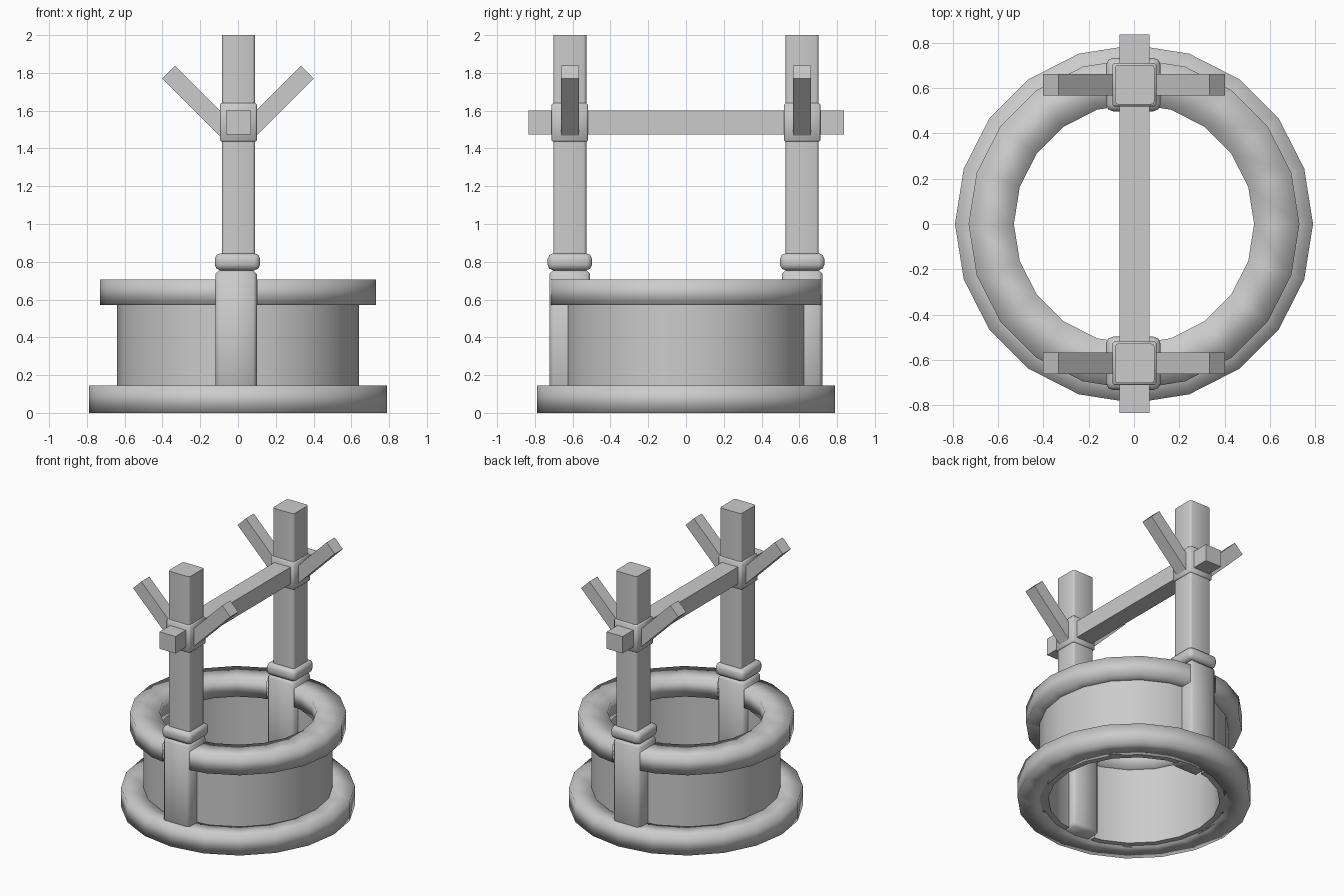
import bpy, bmesh, math
from mathutils import Matrix, Vector

cube = bpy.data.objects.get("Cube")
if cube:
    bpy.data.objects.remove(cube, do_unlink=True)

# One plain grey for the whole well
grey = bpy.data.materials.new("stone_grey")
grey.use_nodes = True
grey.diffuse_color = (0.6, 0.6, 0.6, 1)
grey.node_tree.nodes["Principled BSDF"].inputs["Base Color"].default_value = (0.6, 0.6, 0.6, 1)

SIDES = 20
POST_Y = 0.615


def finish(name, bm, smooth):
    bmesh.ops.recalc_face_normals(bm, faces=bm.faces)
    for f in bm.faces:
        f.smooth = smooth
    mesh = bpy.data.meshes.new(name)
    bm.to_mesh(mesh)
    bm.free()
    mesh.materials.append(grey)
    obj = bpy.data.objects.new(name, mesh)
    bpy.context.collection.objects.link(obj)
    return obj


def ring(name, inner, outer, z0, z1, slot=0, sharp=False):
    """Square-section ring, optionally slotted where the posts pass through."""
    bm = bmesh.new()
    loops = []
    for i in range(SIDES):
        a = math.tau * i / SIDES
        loops.append([bm.verts.new((r * math.cos(a), r * math.sin(a), z))
                      for r, z in ((inner, z0), (outer, z0), (outer, z1), (inner, z1))])
    for i in range(SIDES):
        a, b = loops[i], loops[(i + 1) % SIDES]
        for k in range(4):
            n = (k + 1) % 4
            bm.faces.new((a[k], a[n], b[n], b[k]))
    bmesh.ops.recalc_face_normals(bm, faces=bm.faces)
    if slot:
        for x in (-0.12, 0.1):
            bmesh.ops.bisect_plane(bm, geom=bm.verts[:] + bm.edges[:] + bm.faces[:],
                                   plane_co=(x, 0, 0), plane_no=(1, 0, 0))
        inside = [f for f in bm.faces if -0.12 < f.calc_center_median().x < 0.1]
        bmesh.ops.delete(bm, geom=inside, context='FACES')
    if sharp:
        for e in bm.edges:
            if len(e.link_faces) == 2 and e.calc_face_angle(0) > 0.8:
                e.smooth = False
    return finish(name, bm, True)


def box(name, center, size, bevel=0, segments=1, tilt=0):
    bm = bmesh.new()
    bmesh.ops.create_cube(bm, size=1)
    bmesh.ops.scale(bm, vec=size, verts=bm.verts)
    if bevel:
        bmesh.ops.bevel(bm, geom=bm.edges[:], offset=bevel, segments=segments,
                        profile=0.5, affect='EDGES')
    bm.transform(Matrix.Translation(center) @ Matrix.Rotation(tilt, 4, 'Y'))
    return finish(name, bm, bevel > 0)


# Stone well: footing, wall and rim
ring("base_ring", 0.62, 0.79, 0, 0.145)
ring("well_wall", 0.58, 0.64, 0.0, 0.6, slot=1, sharp=True)
ring("rim_ring", 0.53, 0.73, 0.57, 0.705, slot=1)

# Two posts, each with a plinth, collar, joint block and pair of braces
for side, y in (("front", -POST_Y), ("back", POST_Y)):
    box(side + "_plinth", (-0.01, y, 0.378), (0.22, 0.215, 0.755), 0.02)
    box(side + "_collar", (-0.003, y, 0.8), (0.24, 0.235, 0.09), 0.03, 2)
    post = box(side + "_post", (0.003, y, 1.385), (0.175, 0.175, 1.23))
    bm = bmesh.new()
    bm.from_mesh(post.data)
    uprights = [e for e in bm.edges if abs(e.verts[0].co.z - e.verts[1].co.z) > 1]
    bmesh.ops.bevel(bm, geom=uprights, offset=0.015, segments=2, profile=0.5, affect='EDGES')
    for f in bm.faces:
        f.smooth = abs(f.normal.z) < 0.5
    for e in bm.edges:
        e.smooth = e.calc_face_angle(0) < 0.8
    bm.to_mesh(post.data)
    bm.free()
    box(side + "_joint_block", (0.002, y, 1.538), (0.195, 0.192, 0.205), 0.008)
    for hand, s in (("left", 1), ("right", -1)):
        start, end = Vector((0.05 * s, y, 1.487)), Vector((0.367 * s, y, 1.805))
        box(f"{side}_{hand}_brace", (start + end) / 2,
            (0.095, 0.095, (end - start).length), tilt=s * math.pi / 4)

# Crossbeam through both posts
box("crossbeam", (0.002, 0.002, 1.538), (0.132, 1.67, 0.126))
